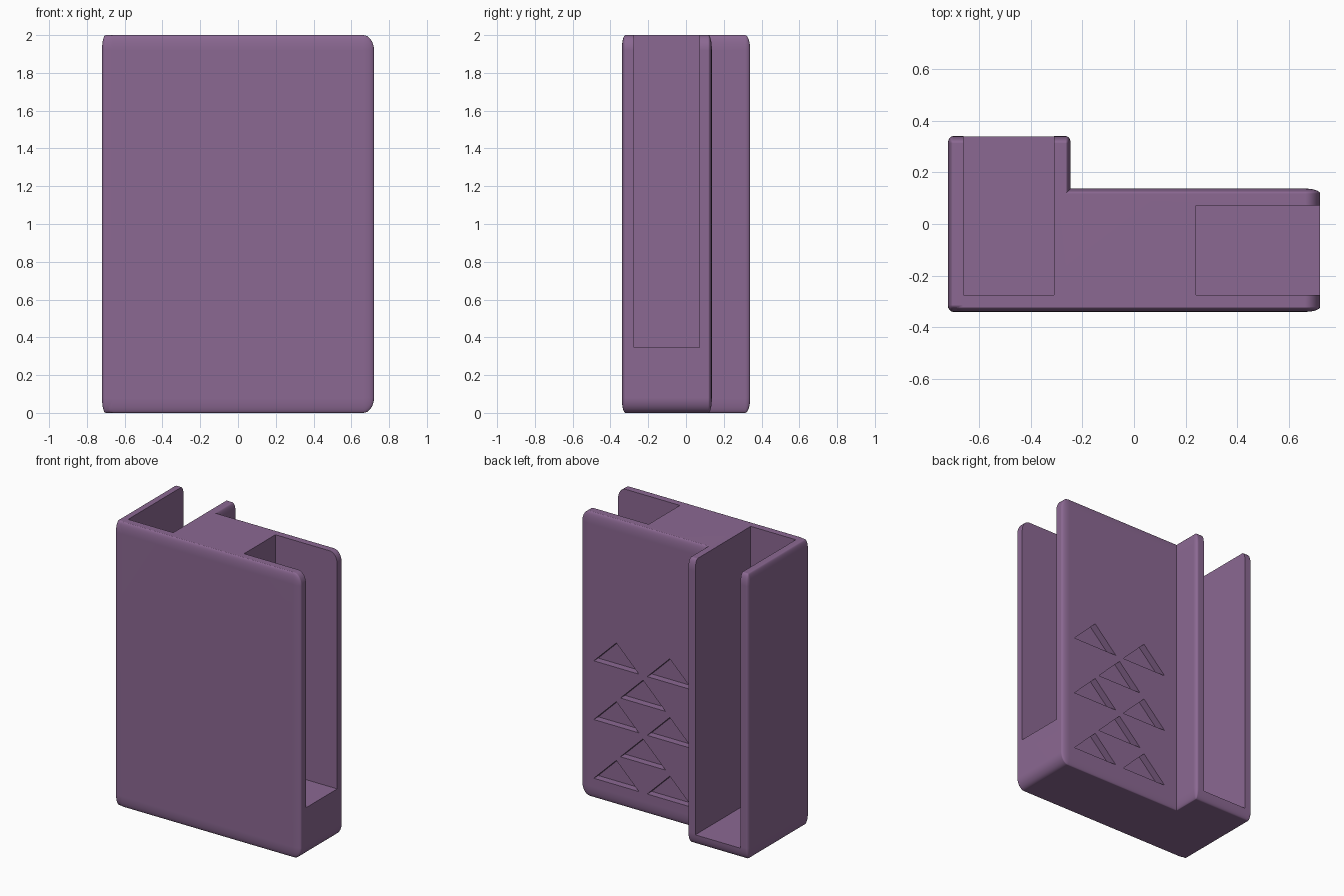
import bpy, bmesh, math
from mathutils import Matrix, Vector

if "Cube" in bpy.data.objects:
    bpy.data.objects.remove(bpy.data.objects["Cube"])


def new_object(name, bm):
    bmesh.ops.recalc_face_normals(bm, faces=bm.faces)
    mesh = bpy.data.meshes.new(name)
    bm.to_mesh(mesh)
    bm.free()
    obj = bpy.data.objects.new(name, mesh)
    bpy.context.collection.objects.link(obj)
    return obj


def box(name, lo, hi, round_edges=0.0):
    """Box from corner to corner; the rounding is a fraction of each dimension."""
    lo, hi = Vector(lo), Vector(hi)
    bm = bmesh.new()
    bmesh.ops.create_cube(bm, size=1)
    if round_edges:
        bmesh.ops.bevel(bm, geom=list(bm.edges), offset=round_edges, segments=8,
                        profile=0.5, affect='EDGES')
    fit = Matrix.Translation((lo + hi) / 2) @ Matrix.Diagonal((*(hi - lo), 1))
    bmesh.ops.transform(bm, matrix=fit, verts=bm.verts)
    return new_object(name, bm)


def triangle_cutter(x, z, y0, y1, half=0.175, height=0.172):
    bm = bmesh.new()
    outline = [(x - half, z), (x + half, z), (x, z + height)]
    face = bm.faces.new([bm.verts.new((a, y0, b)) for a, b in outline])
    moved = bmesh.ops.extrude_face_region(bm, geom=[face])['geom']
    bmesh.ops.translate(bm, vec=(0, y1 - y0, 0),
                        verts=[v for v in moved if isinstance(v, bmesh.types.BMVert)])
    return new_object("triangle_cutter", bm)


def combine(target, other, operation):
    mod = target.modifiers.new(operation.lower(), 'BOOLEAN')
    mod.operation, mod.object, mod.solver = operation, other, 'EXACT'
    bpy.context.view_layer.objects.active = target
    bpy.ops.object.modifier_apply(modifier=mod.name)
    bpy.data.objects.remove(other)


BACK = 0.137  # rear face of the wide block

# L-shaped body from two rounded blocks
holder = box("holder_body", (-0.72, -0.34, 0), (0.72, BACK, 2), 0.04)
combine(holder, box("deep_block", (-0.72, -0.34, 0), (-0.245, 0.34, 2), 0.04), 'UNION')

# Deep slot open to the back and top, side slot open to the right and top
combine(holder, box("back_slot", (-0.66, -0.275, 0.07), (-0.31, 0.6, 2.3)), 'DIFFERENCE')
combine(holder, box("side_slot", (0.24, -0.275, 0.345), (1.0, 0.072, 2.3)), 'DIFFERENCE')

# Staggered rows of triangular recesses on the back
for row in range(5):
    for x in ((0.445, 0.03) if row % 2 == 0 else (0.238,)):
        combine(holder, triangle_cutter(x, 0.141 + 0.206 * row, BACK - 0.05, BACK + 0.1),
                'DIFFERENCE')

# Colour and shading
mat = bpy.data.materials.new("purple_plastic")
mat.diffuse_color = (0.26, 0.14, 0.29, 1)
mat.use_nodes = True
mat.node_tree.nodes["Principled BSDF"].inputs["Base Color"].default_value = mat.diffuse_color
holder.data.materials.clear()
holder.data.materials.append(mat)
bpy.ops.object.select_all(action='DESELECT')
holder.select_set(True)
bpy.context.view_layer.objects.active = holder
bpy.ops.object.shade_smooth_by_angle(angle=math.radians(30))
weighted = holder.modifiers.new("weighted_normals", 'WEIGHTED_NORMAL')
weighted.keep_sharp = True
